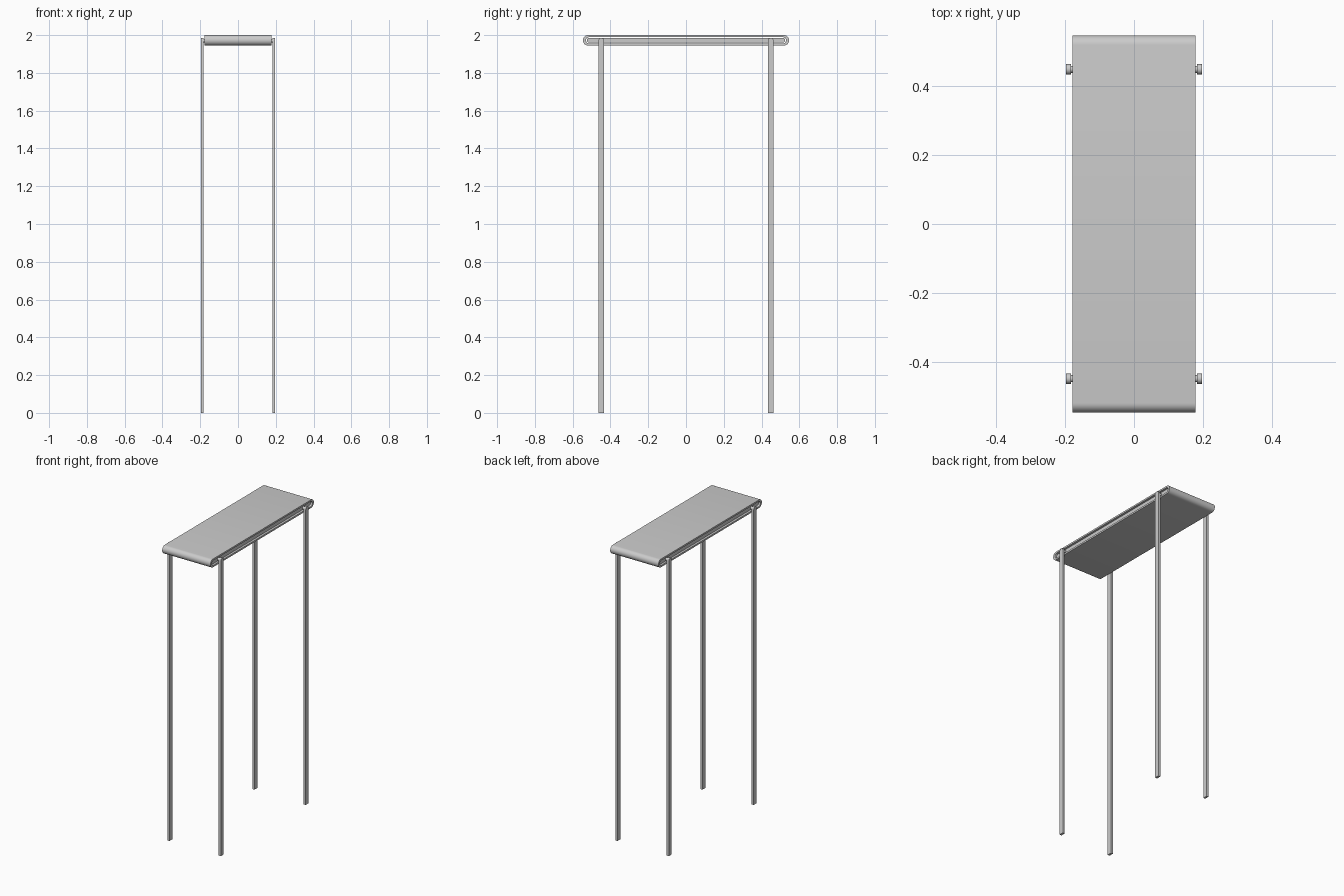
import bpy, math

if "Cube" in bpy.data.objects:
    bpy.data.objects.remove(bpy.data.objects["Cube"])

def stadium(half_len, r, n=12):
    # closed (y, z) outline with round ends
    pts = []
    for cy, a0 in ((half_len - r, -90), (r - half_len, 90)):
        for i in range(n + 1):
            a = math.radians(a0 + 180 * i / n)
            pts.append((cy + r * math.cos(a), r * math.sin(a)))
    return pts

def finish(name, verts, faces):
    me = bpy.data.meshes.new(name)
    me.from_pydata(verts, [], faces)
    ob = bpy.data.objects.new(name, me)
    bpy.context.collection.objects.link(ob)
    bpy.ops.object.select_all(action='DESELECT')
    ob.select_set(True)
    bpy.context.view_layer.objects.active = ob
    bpy.ops.object.shade_smooth_by_angle(angle=math.radians(35))
    return ob

def prism(name, outline, x0, x1):
    # solid extrusion of a (y, z) outline along x
    n = len(outline)
    verts = [(x, y, z) for x in (x0, x1) for y, z in outline]
    faces = [tuple(range(n))[::-1], tuple(range(n, 2 * n))]
    faces += [(i, (i + 1) % n, n + (i + 1) % n, n + i) for i in range(n)]
    return finish(name, verts, faces)

def ring(name, outer, inner, x0, x1):
    # hollow extrusion between two matching outlines
    n = len(outer)
    loops = [(outer, x0), (outer, x1), (inner, x1), (inner, x0)]
    verts = [(x, y, z) for o, x in loops for y, z in o]
    faces = []
    for k in range(4):
        a, b = k * n, (k + 1) % 4 * n
        faces += [(a + i, a + (i + 1) % n, b + (i + 1) % n, b + i) for i in range(n)]
    return finish(name, verts, faces)

def lift(pts, y, z):
    return [(p + y, q + z) for p, q in pts]

ZC = 1.9725

# belt loop
ring("belt", lift(stadium(.546, .0275), 0, ZC), lift(stadium(.530, .0165), 0, ZC), -.178, .178)

# inner bed, set back from the belt edges
prism("bed", lift(stadium(.525, .0125), 0, ZC), -.168, .168)

# legs with rounded tops, and the axle pegs that hold them
for sx in (-1, 1):
    for sy in (-1, 1):
        top = [(.015 * math.cos(math.pi * i / 8), .015 * math.sin(math.pi * i / 8)) for i in range(9)]
        outline = lift(top, sy * .448, ZC - .002) + [(sy * .448 - .015, 0), (sy * .448 + .015, 0)]
        xs = sorted((sx * .182, sx * .197))
        prism("leg", outline, *xs)
        peg = lift([(.01 * math.cos(math.pi * i / 6), .01 * math.sin(math.pi * i / 6)) for i in range(12)],
                   sy * .448, ZC - .002)
        prism("peg", peg, *sorted((sx * .16, sx * .184)))
